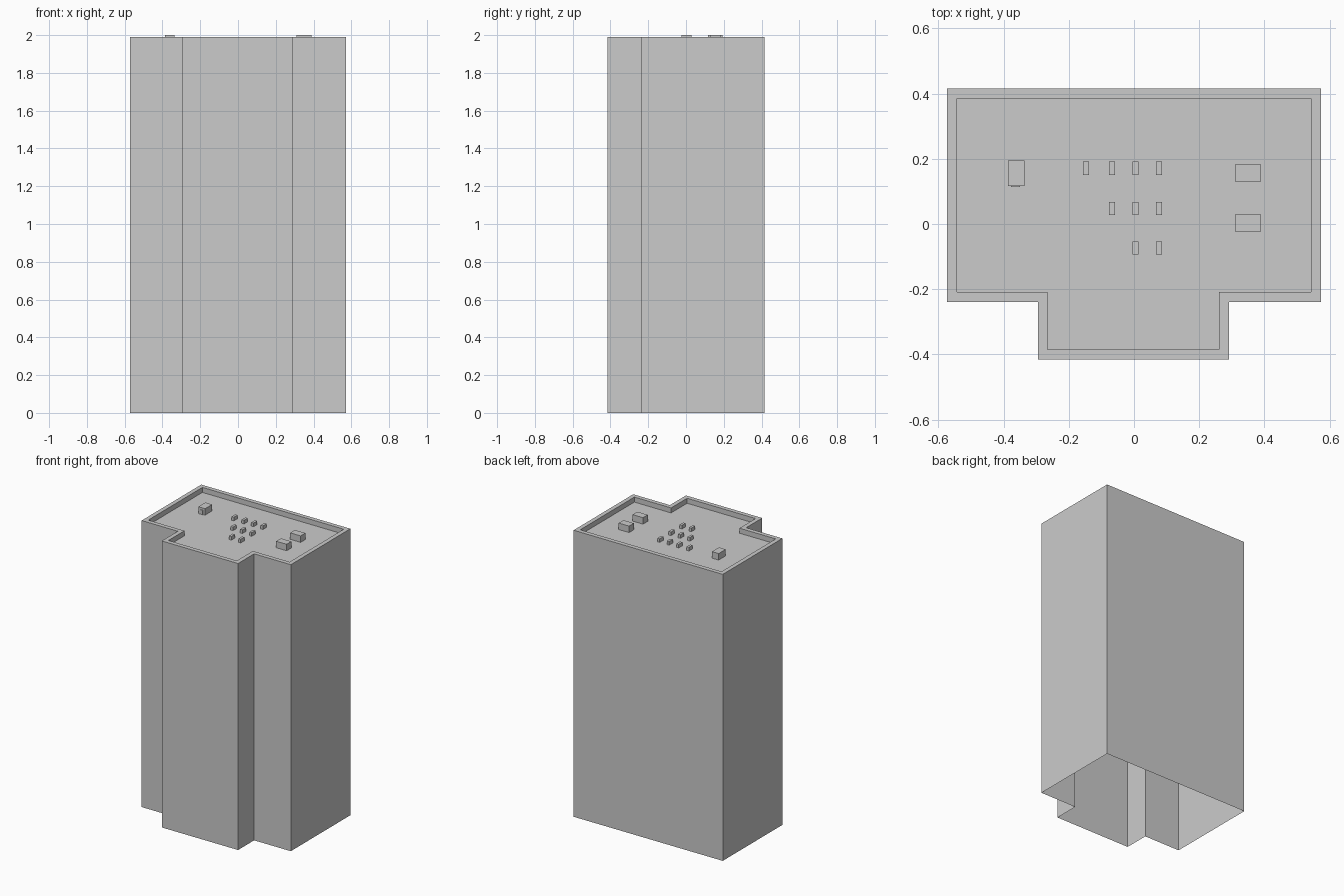
import bpy
import bmesh
from mathutils import Vector, Matrix

if "Cube" in bpy.data.objects:
    bpy.data.objects.remove(bpy.data.objects["Cube"])

TOP = 1.99     # parapet top
ROOF = 1.955   # sunken roof deck


def finish(bm, name):
    mesh = bpy.data.meshes.new(name)
    bm.to_mesh(mesh)
    bm.free()
    obj = bpy.data.objects.new(name, mesh)
    bpy.context.collection.objects.link(obj)
    return obj


def t_outline(inset=0.0):
    """Counter-clockwise T-shaped footprint, moved inward by inset."""
    i = inset
    l, r, back, front = -0.573 + i, 0.573 - i, 0.415 - i, -0.239 + i
    bl, br, bay = -0.295 + i, 0.291 - i, -0.415 + i
    return [(l, back), (l, front), (bl, front), (bl, bay),
            (br, bay), (br, front), (r, front), (r, back)]


def roof_box(name, x0, x1, y0, y1, top):
    """Open-bottomed box standing on the roof deck."""
    bm = bmesh.new()
    size = Vector((x1 - x0, y1 - y0, top - ROOF))
    mid = Vector(((x0 + x1) / 2, (y0 + y1) / 2, (top + ROOF) / 2))
    bmesh.ops.create_cube(bm, size=1, matrix=Matrix.Translation(mid) @ Matrix.Diagonal(size).to_4x4())
    bm.normal_update()
    bmesh.ops.delete(bm, geom=[f for f in bm.faces if f.normal.z < -0.5], context='FACES_ONLY')
    return finish(bm, name)


# Tower shell: outer walls, parapet rim, parapet inside, roof deck (open underneath)
bm = bmesh.new()
rings = [[bm.verts.new((x, y, z)) for x, y in t_outline(inset)]
         for inset, z in ((0, 0), (0, TOP), (0.03, TOP), (0.03, ROOF))]
for a, b in zip(rings, rings[1:]):
    n = len(a)
    for i in range(n):
        j = (i + 1) % n
        bm.faces.new((a[i], a[j], b[j], b[i]))
bm.faces.new(rings[-1])
finish(bm, "tower_shell")

# Large rooftop units
roof_box("stair_housing", -0.387, -0.335, 0.117, 0.194, 2.0)
roof_box("stair_housing_door", -0.377, -0.350, 0.113, 0.117, 1.985)
for k, y in enumerate((0.003, 0.156)):
    roof_box(f"plant_unit_{k + 1}", 0.31, 0.39, y - 0.026, y + 0.026, 2.0)

# Small vents in a stepped grid
vent_x = (-0.147, -0.068, 0.005, 0.077)
for row, (y, first) in enumerate(((0.171, 0), (0.048, 1), (-0.073, 2))):
    for x in vent_x[first:]:
        roof_box(f"roof_vent_{row + 1}", x - 0.009, x + 0.009, y - 0.02, y + 0.02, 1.98)
